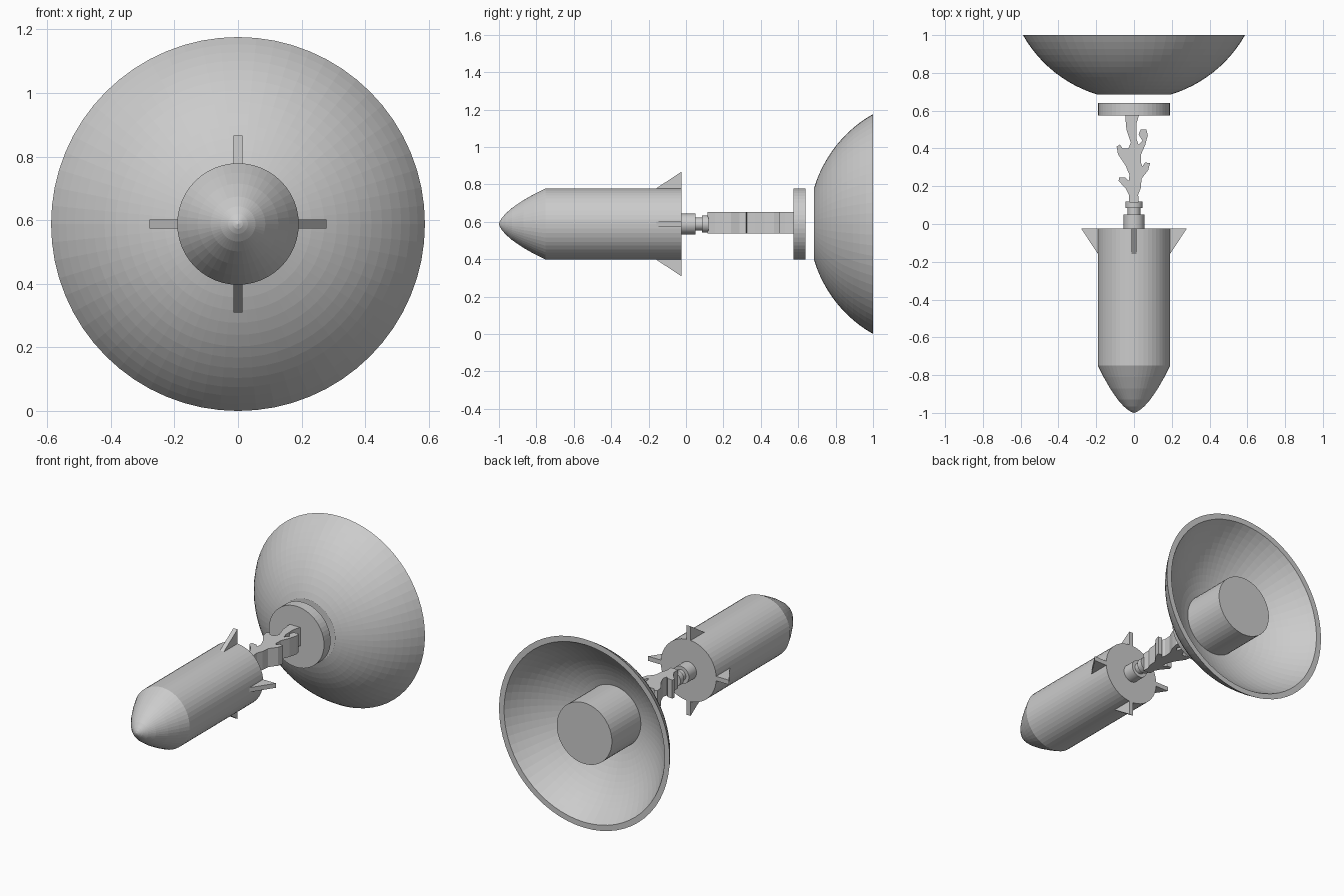
import bpy, bmesh, math
from mathutils import Vector

if "Cube" in bpy.data.objects:
    bpy.data.objects.remove(bpy.data.objects["Cube"])

CZ = 0.588   # height of the common axis


def finish(name, bm):
    bmesh.ops.remove_doubles(bm, verts=bm.verts, dist=1e-5)
    bmesh.ops.recalc_face_normals(bm, faces=bm.faces)
    me = bpy.data.meshes.new(name)
    bm.to_mesh(me)
    bm.free()
    ob = bpy.data.objects.new(name, me)
    bpy.context.collection.objects.link(ob)
    return ob


def lathe(name, profile, seg=48, closed=False):
    """Revolve (y, radius) points about the y axis."""
    bm = bmesh.new()
    rings = []
    for y, r in profile:
        if r == 0:
            rings.append([bm.verts.new((0, y, CZ))] * seg)
        else:
            rings.append([bm.verts.new((r * math.cos(2 * math.pi * i / seg), y,
                                        CZ + r * math.sin(2 * math.pi * i / seg)))
                          for i in range(seg)])
    pairs = list(zip(rings, rings[1:]))
    if closed:
        pairs.append((rings[-1], rings[0]))
    for a, b in pairs:
        for i in range(seg):
            j = (i + 1) % seg
            bm.faces.new(list(dict.fromkeys((a[i], a[j], b[j], b[i]))))
    if not closed:
        for ring in (rings[0], rings[-1]):
            if ring[0] is not ring[1]:
                bm.faces.new(ring)
    return finish(name, bm)


def prism(name, points, direction):
    """Extrude a flat outline along a direction."""
    bm = bmesh.new()
    face = bm.faces.new([bm.verts.new(p) for p in points])
    ext = bmesh.ops.extrude_face_region(bm, geom=[face])
    verts = [g for g in ext["geom"] if isinstance(g, bmesh.types.BMVert)]
    bmesh.ops.translate(bm, verts=verts, vec=direction)
    return finish(name, bm)


def smooth(ob, deg=30):
    bpy.ops.object.select_all(action='DESELECT')
    ob.select_set(True)
    bpy.context.view_layer.objects.active = ob
    bpy.ops.object.shade_smooth_by_angle(angle=math.radians(deg))


# rocket body with rounded nose
body = lathe("rocket_body", [(-1, 0), (-0.995, 0.015), (-0.985, 0.031), (-0.965, 0.055),
                             (-0.93, 0.086), (-0.87, 0.127), (-0.81, 0.161),
                             (-0.75, 0.191), (-0.025, 0.191)])

# four tail fins
T = 0.014
for k in range(4):
    a = k * math.pi / 2
    out = Vector((math.cos(a), 0, math.sin(a)))
    side = Vector((-math.sin(a), 0, math.cos(a)))
    c = Vector((0, 0, CZ))
    pts = [c + out * r + Vector((0, y, 0)) - side * T
           for y, r in ((-0.16, 0.17), (-0.16, 0.19), (-0.025, 0.279), (-0.025, 0.17))]
    prism("tail_fin_%d" % (k + 1), pts, side * 2 * T)

# stepped nozzle
lathe("nozzle", [(-0.03, 0.055), (0.05, 0.055), (0.05, 0.034), (0.085, 0.034),
                 (0.085, 0.046), (0.12, 0.046)], 32)

# flat flame-shaped connector, traced in plan
flame = [(-.025, .115), (-.027, .155), (-.045, .19), (-.082, .228), (-.078, .247),
         (-.045, .245), (-.028, .228), (-.024, .26), (-.045, .31), (-.085, .37),
         (-.092, .41), (-.075, .42), (-.06, .40), (-.03, .40), (-.017, .43),
         (-.04, .50), (-.045, .555), (-.045, .58), (.028, .58), (.012, .53),
         (.014, .45), (.024, .42), (.045, .44), (.024, .475), (.035, .50),
         (.066, .50), (.073, .47), (.06, .42), (.038, .37), (.036, .325),
         (.045, .305), (.058, .326), (.085, .322), (.075, .285), (.04, .24),
         (.036, .19), (.022, .155), (.025, .115)]
prism("flame_connector", [(x, y, 0.538) for x, y in flame], (0, 0, 0.115))

# mounting disc and core cylinder
lathe("mount_disc", [(0.575, 0.19), (0.64, 0.19)])
lathe("core_cylinder", [(0.69, 0.19), (1.0, 0.19)])

# dish: a thick spherical zone
C, RO, RI, N = 1.332, 0.675, 0.645, 12


def arc(R):
    a0, a1 = math.asin(0.19 / R), math.acos((C - 1) / R)
    return [(C - R * math.cos(a0 + (a1 - a0) * i / N),
             R * math.sin(a0 + (a1 - a0) * i / N)) for i in range(N + 1)]


lathe("dish", arc(RO) + arc(RI)[::-1], 64, closed=True)

smooth(bpy.data.objects["nozzle"])
